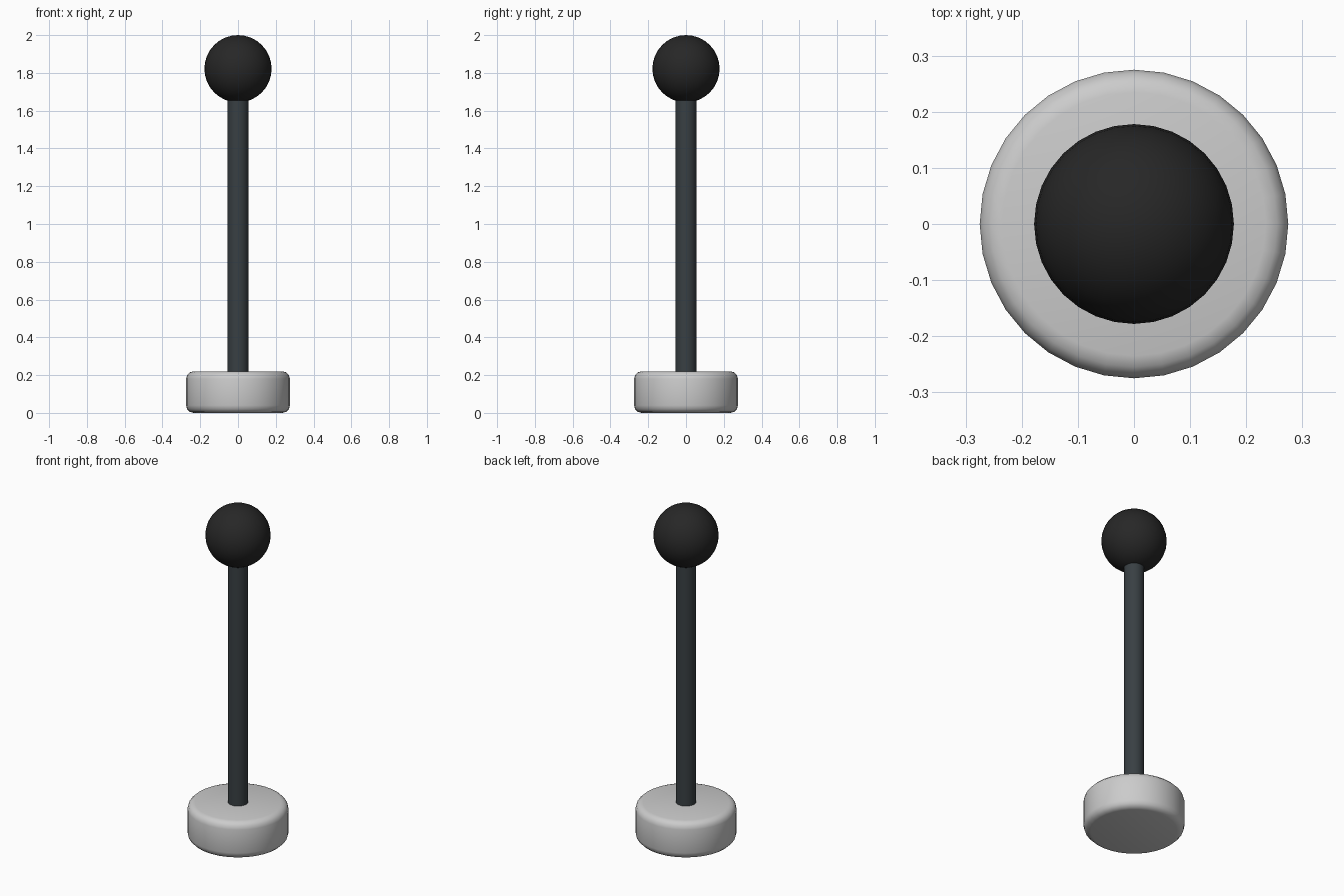
import bpy, math

if "Cube" in bpy.data.objects:
    bpy.data.objects.remove(bpy.data.objects["Cube"])


def finish(name, colour, angle=40):
    """Name the active part, colour it and smooth it."""
    ob = bpy.context.object
    ob.name = name
    mat = bpy.data.materials.new(name + "_material")
    mat.diffuse_color = (*colour, 1)
    mat.use_nodes = True
    mat.node_tree.nodes["Principled BSDF"].inputs["Base Color"].default_value = mat.diffuse_color
    ob.data.materials.append(mat)
    bpy.ops.object.shade_smooth_by_angle(angle=math.radians(angle))
    return ob


def cylinder(radius, z0, z1):
    bpy.ops.mesh.primitive_cylinder_add(
        vertices=32, radius=radius, depth=z1 - z0, location=(0, 0, (z0 + z1) / 2))
    return bpy.context.object


# Rounded base disc
base = cylinder(0.275, 0, 0.22)
bevel = base.modifiers.new("rounded_rims", 'BEVEL')
bevel.width = 0.04
bevel.segments = 3
bevel.limit_method = 'ANGLE'
bevel.angle_limit = math.radians(40)
bpy.ops.object.modifier_apply(modifier=bevel.name)
finish("base", (0.6, 0.6, 0.63))

# Upright rod, sunk into the base and the knob
cylinder(0.055, 0.2, 1.67)
finish("rod", (0.04, 0.05, 0.056))

# Ball knob on top
bpy.ops.mesh.primitive_uv_sphere_add(
    segments=32, ring_count=16, radius=0.178, location=(0, 0, 1.822))
finish("ball_knob", (0.02, 0.02, 0.02))
